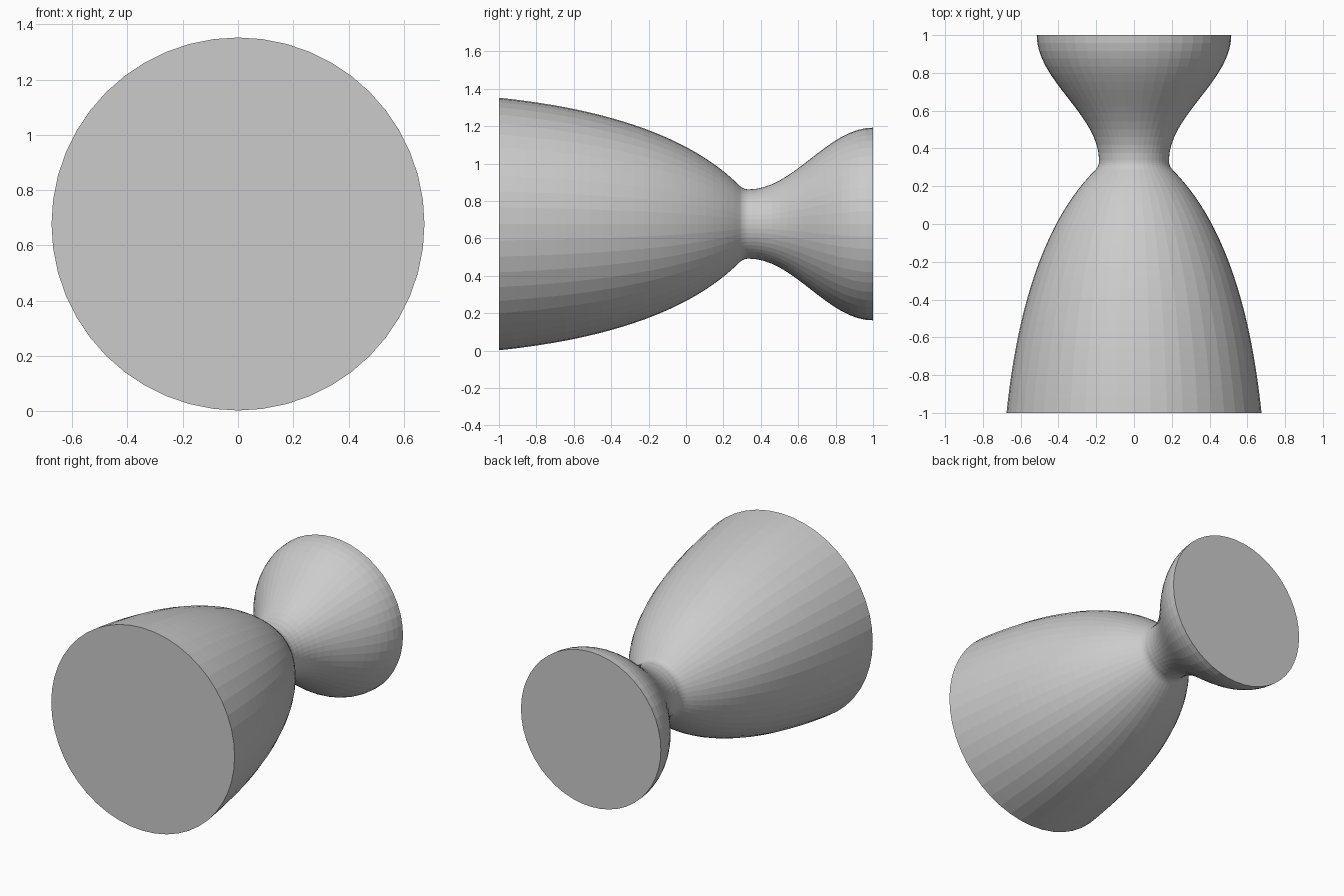
import bpy
import bmesh
from math import sin, cos, pi, sqrt
from mathutils import Vector

SEGMENTS = 48
AXIS_Z = 0.677
THROAT_Y, THROAT_R = 0.335, 0.185
CHAMBER_R, EXIT_R = 0.515, 0.675
ARC_R = 0.07

cube = bpy.data.objects.get("Cube")
if cube:
    bpy.data.objects.remove(cube, do_unlink=True)


def chamber_profile(steps=16):
    """S-curve from the back plate down to the throat."""
    points = []
    for i in range(steps):
        u = 1 - i / steps
        blend = (1 - cos(pi * u)) / 2
        points.append((THROAT_Y + (1 - THROAT_Y) * u,
                       THROAT_R + (CHAMBER_R - THROAT_R) * blend))
    return points


def throat_profile(steps=5):
    """Small circular arc that turns the throat outward by 45 degrees."""
    angles = [pi / 4 * i / steps for i in range(steps + 1)]
    return [(THROAT_Y - ARC_R * sin(a), THROAT_R + ARC_R * (1 - cos(a)))
            for a in angles]


def bell_profile(start, steps=24):
    """Parabola, tangent to the throat arc, that flares to the exit."""
    p0, p2 = Vector(start), Vector((-1, EXIT_R))
    p1 = p0 + Vector((-0.375, 0.375))
    return [tuple(p0 * (1 - t) ** 2 + p1 * 2 * t * (1 - t) + p2 * t * t)
            for t in (i / steps for i in range(1, steps + 1))]


def lathe(name, profile):
    """Revolve (y, radius) points around the y axis and cap both ends."""
    bm = bmesh.new()
    rings = []
    for y, r in profile:
        angles = [2 * pi * k / SEGMENTS for k in range(SEGMENTS)]
        rings.append([bm.verts.new((r * cos(a), y, r * sin(a))) for a in angles])
    for a, b in zip(rings, rings[1:]):
        for k in range(SEGMENTS):
            n = (k + 1) % SEGMENTS
            bm.faces.new((a[k], a[n], b[n], b[k]))
    bm.faces.new(rings[0])
    bm.faces.new(rings[-1])
    bmesh.ops.recalc_face_normals(bm, faces=bm.faces)
    mesh = bpy.data.meshes.new(name)
    bm.to_mesh(mesh)
    bm.free()
    obj = bpy.data.objects.new(name, mesh)
    obj.location.z = AXIS_Z
    bpy.context.collection.objects.link(obj)
    return obj


# Chamber, throat and bell form one continuous flat-faceted shell
throat = throat_profile()
lathe("engine_nozzle", chamber_profile() + throat + bell_profile(throat[-1]))
